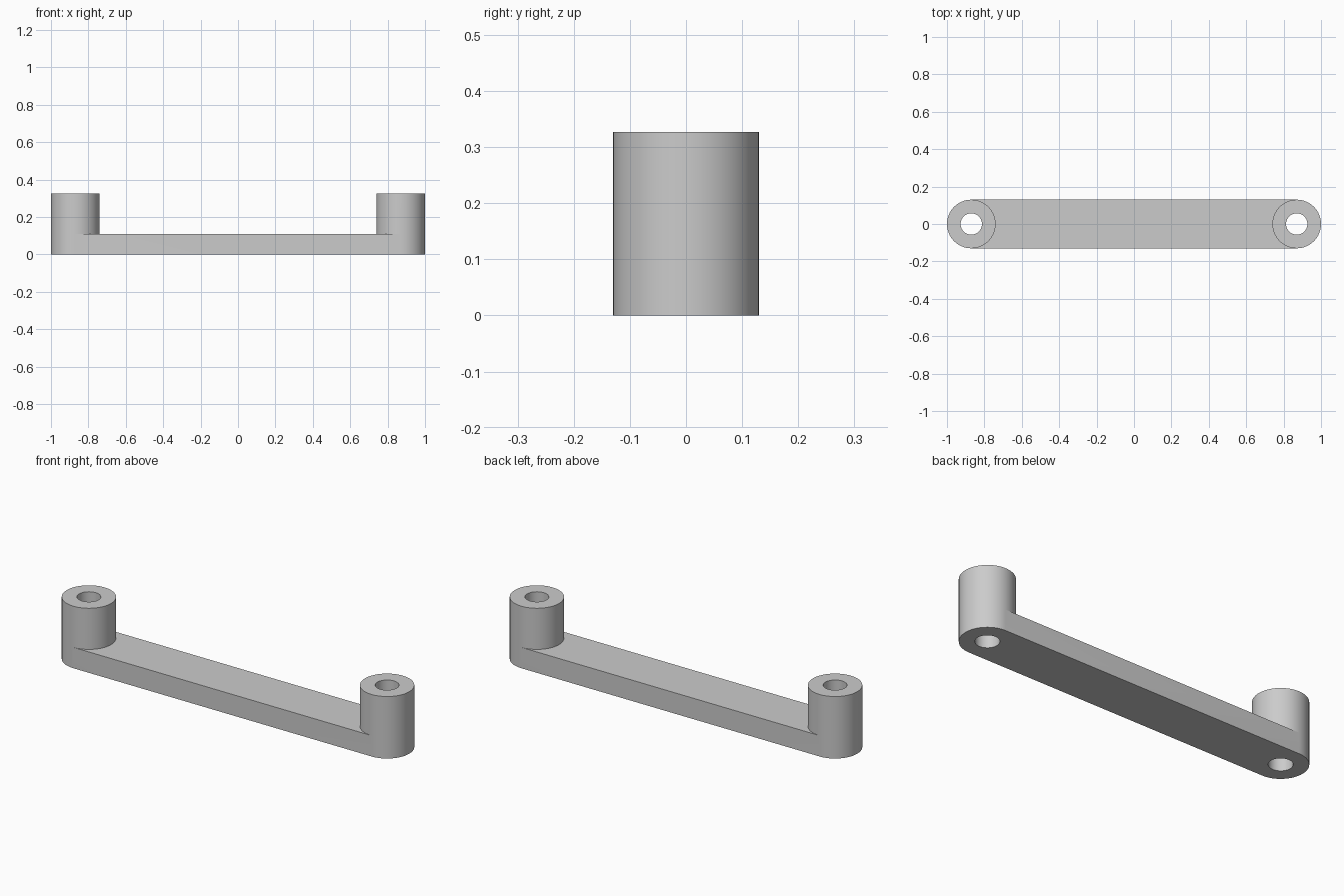
import bpy, bmesh, math

cube = bpy.data.objects.get("Cube")
if cube:
    bpy.data.objects.remove(cube)

CENTRE = 0.87     # boss centre along x
R_OUT = 0.13      # boss radius and half width of the bar
R_HOLE = 0.057
BAR_H = 0.11
BOSS_H = 0.327
SEG = 64          # sides of each boss

grey = bpy.data.materials.new("plain grey")
grey.use_nodes = True
colour = (0.6, 0.6, 0.6, 1)
grey.diffuse_color = colour
grey.node_tree.nodes["Principled BSDF"].inputs["Base Color"].default_value = colour

bm = bmesh.new()


def ring(side, radius, z):
    """Circle of vertices whose first half faces the outer end of the bar."""
    verts = []
    for i in range(SEG):
        a = -math.pi / 2 + 2 * math.pi * i / SEG
        x = side * (CENTRE + radius * math.cos(a))
        verts.append(bm.verts.new((x, radius * math.sin(a), z)))
    return verts


def bridge(a, b, count=SEG):
    for i in range(count):
        j = (i + 1) % SEG
        bm.faces.new((a[i], a[j], b[j], b[i]))


# Drilled bosses at both ends; the inner lower wall is left open to the bar
arcs = {}
for side in (1, -1):
    base, seam, top = (ring(side, R_OUT, z) for z in (0, BAR_H, BOSS_H))
    hole_base, hole_top = (ring(side, R_HOLE, z) for z in (0, BOSS_H))
    bridge(base, seam, SEG // 2)
    bridge(seam, top)
    bridge(top, hole_top)
    bridge(hole_top, hole_base)
    bridge(hole_base, base)
    # Arc from the back tangent point round to the front one
    arcs[side] = [r[SEG // 2:] + r[:1] for r in (base, seam)]

# Bar: underside and upper face fitted round the bosses, then two long sides
for level in (0, 1):
    bm.faces.new(arcs[1][level] + arcs[-1][level][::-1])
for end in (0, -1):
    bm.faces.new((arcs[1][0][end], arcs[1][1][end],
                  arcs[-1][1][end], arcs[-1][0][end]))

bmesh.ops.recalc_face_normals(bm, faces=bm.faces)
mesh = bpy.data.meshes.new("bar_handle")
bm.to_mesh(mesh)
bm.free()
mesh.materials.append(grey)

handle = bpy.data.objects.new("bar_handle", mesh)
bpy.context.collection.objects.link(handle)
bpy.context.view_layer.objects.active = handle
handle.select_set(True)
bpy.ops.object.shade_smooth_by_angle(angle=math.radians(30))
